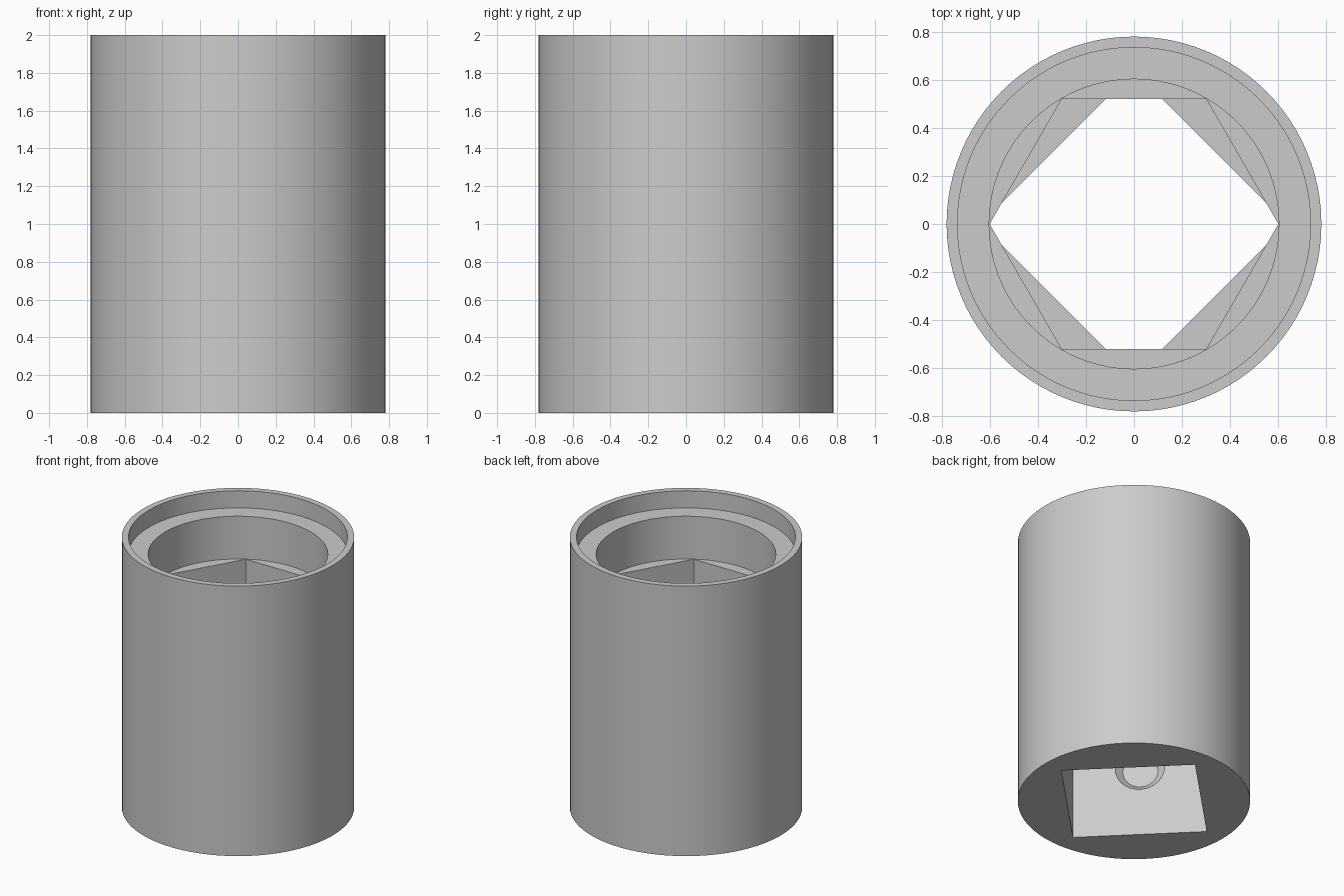
import bpy
import math
from mathutils import Matrix, Vector

if "Cube" in bpy.data.objects:
    bpy.data.objects.remove(bpy.data.objects["Cube"], do_unlink=True)

HEIGHT = 2.0
OUTER_R, LIP_R, BORE_R = 0.78, 0.735, 0.603
LEDGE_Z, SHELF_Z, DRIVE_Z = 1.873, 1.556, 1.0
HEX_R, DRIVE_R = 0.601, 0.637
DIMPLE_Z = 0.515
SEGMENTS = 96

# Plain grey metal
steel = bpy.data.materials.new("grey_steel")
steel.use_nodes = True
grey = (0.6, 0.6, 0.6, 1)
steel.diffuse_color = grey
steel.node_tree.nodes["Principled BSDF"].inputs["Base Color"].default_value = grey


def prism(name, sides, radius, bottom, top, turn=0.0):
    """Upright prism or cylinder with its first corner at the angle turn."""
    bpy.ops.mesh.primitive_cylinder_add(
        vertices=sides, radius=radius, depth=top - bottom,
        location=(0, 0, (top + bottom) / 2))
    obj = bpy.context.object
    obj.name = name
    # primitive starts its first corner on +y
    obj.data.transform(Matrix.Rotation(turn - math.pi / 2, 4, "Z"))
    obj.data.materials.append(steel)
    return obj


def cut(target, cutter):
    """Subtract the cutter, then discard it."""
    cutter.hide_render = True
    mod = target.modifiers.new("cut", "BOOLEAN")
    mod.operation = "DIFFERENCE"
    mod.solver = "EXACT"
    mod.object = cutter
    bpy.context.view_layer.objects.active = target
    bpy.ops.object.modifier_apply(modifier=mod.name)
    bpy.data.objects.remove(cutter, do_unlink=True)


# Round body
body = prism("socket_body", SEGMENTS, OUTER_R, 0, HEIGHT)

# Stepped mouth: lip recess, round bore, hexagonal seat
cut(body, prism("lip_cutter", SEGMENTS, LIP_R, LEDGE_Z, HEIGHT + 0.1))
cut(body, prism("bore_cutter", SEGMENTS, BORE_R, SHELF_Z, HEIGHT + 0.1))
cut(body, prism("hex_cutter", 6, HEX_R, DRIVE_Z, SHELF_Z + 0.1))

# Square drive hole in the base, corners on the axes
cut(body, prism("drive_cutter", 4, DRIVE_R, -0.1, DRIVE_Z + 0.02))

# Tapered flat-bottomed dimple in each wall of the drive hole
wall = DRIVE_R / math.sqrt(2)
for i in range(4):
    angle = math.pi / 4 + i * math.pi / 2
    out = Vector((math.cos(angle), math.sin(angle), 0))
    bpy.ops.mesh.primitive_cone_add(
        vertices=48, radius1=0.214, radius2=0.118, depth=0.1,
        location=out * wall + Vector((0, 0, DIMPLE_Z)),
        rotation=out.to_track_quat("Z", "Y").to_euler())
    bpy.context.object.name = "dimple_cutter"
    cut(body, bpy.context.object)

# Smooth round walls, sharp steps
bpy.ops.object.select_all(action="DESELECT")
body.select_set(True)
bpy.context.view_layer.objects.active = body
bpy.ops.object.shade_smooth_by_angle(angle=math.radians(25))
